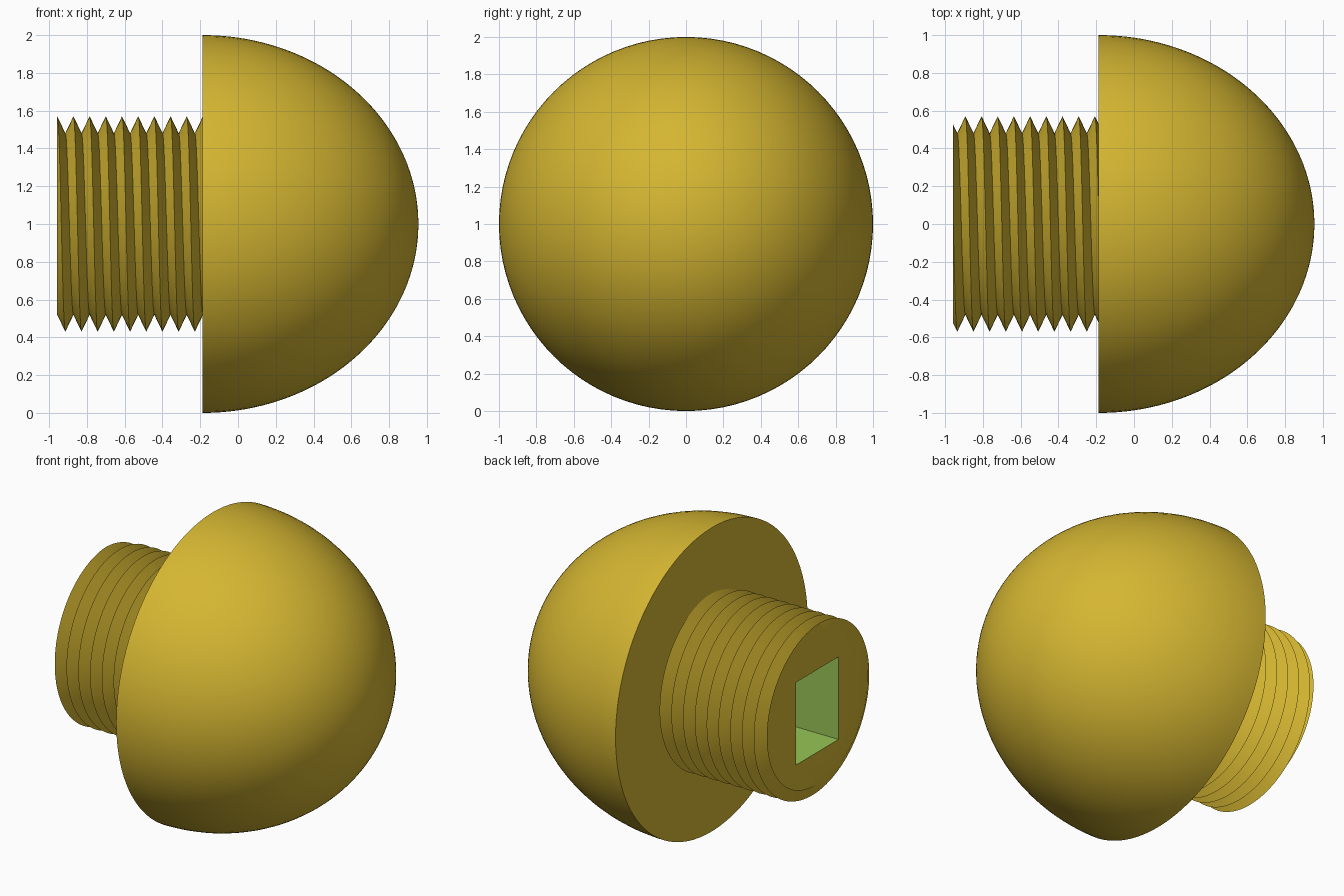
import bpy, bmesh, math
from mathutils import Vector

if "Cube" in bpy.data.objects:
    bpy.data.objects.remove(bpy.data.objects["Cube"])

X_END, X_SEAT, X_TIP = -0.957, -0.187, 0.955
PITCH, R_CREST, R_ROOT = 0.0857, 0.57, 0.48
SEG = 96
HOLE_Y, HOLE_Z, HOLE_DEPTH = 0.22, 0.272, 0.7


def material(name, rgb):
    m = bpy.data.materials.new(name)
    m.diffuse_color = (*rgb, 1)
    m.use_nodes = True
    m.node_tree.nodes["Principled BSDF"].inputs["Base Color"].default_value = m.diffuse_color
    return m


gold = material("gold", (0.66, 0.465, 0.031))
green = material("green", (0.31, 0.55, 0.09))


def finish(bm, name, mat, smooth=True):
    me = bpy.data.meshes.new(name)
    bm.to_mesh(me)
    bm.free()
    ob = bpy.data.objects.new(name, me)
    bpy.context.collection.objects.link(ob)
    me.materials.append(mat)
    if smooth:
        bpy.ops.object.select_all(action='DESELECT')
        ob.select_set(True)
        bpy.context.view_layer.objects.active = ob
        bpy.ops.object.shade_smooth_by_angle(angle=math.radians(30))
    return ob


def polar(x, r, a):
    return Vector((x, -r * math.sin(a), 1 + r * math.cos(a)))


def grid_skin(bm, columns):
    """Skin neighbouring columns of points, then weld seams and poles."""
    cols = [[bm.verts.new(p) for p in c] for c in columns]
    for c, d in zip(cols, cols[1:]):
        for i in range(len(c) - 1):
            bm.faces.new((c[i], c[i + 1], d[i + 1], d[i]))
    bmesh.ops.remove_doubles(bm, verts=bm.verts[:], dist=1e-5)


angles = [2 * math.pi * i / SEG for i in range(SEG + 1)]

# domed head: revolved half ellipse with a flat ring seat behind
STEPS = 40
profile = [(X_SEAT, 0.45)]
for i in range(STEPS + 1):
    t = math.pi / 2 * i / STEPS
    profile.append((X_SEAT + (X_TIP - X_SEAT) * math.sin(t), max(math.cos(t), 0)))
bm = bmesh.new()
grid_skin(bm, [[polar(x, r, a) for x, r in profile] for a in angles])
bmesh.ops.recalc_face_normals(bm, faces=bm.faces[:])
if sum(f.normal.x * f.calc_area() for f in bm.faces if f.calc_center_median().x > 0) < 0:
    bmesh.ops.reverse_faces(bm, faces=bm.faces[:])
finish(bm, "domed_head", gold)


# threaded shank: helical V ridge, trimmed flat at both ends
def thread_point(k, a):
    x = X_END + PITCH * (a / (2 * math.pi) + k / 2)
    x = min(max(x, X_END), X_SEAT)
    phase = ((x - X_END) / PITCH - a / (2 * math.pi)) % 1
    r = R_ROOT + (R_CREST - R_ROOT) * abs(1 - 2 * phase)
    return polar(x, r, a)


rows = range(-3, int(2 * (X_SEAT - X_END) / PITCH) + 4)
bm = bmesh.new()
grid_skin(bm, [[thread_point(k, a) for k in rows] for a in angles])
bmesh.ops.recalc_face_normals(bm, faces=bm.faces[:])
if sum(f.normal.dot(f.calc_center_median() - Vector((0, 0, 1))) for f in bm.faces
       if abs(f.normal.x) < 0.99) < 0:
    bmesh.ops.reverse_faces(bm, faces=bm.faces[:])

# end face around the rectangular opening
corners = [(-1, -1), (1, -1), (1, 1), (-1, 1)]
rim = [e for e in bm.edges if e.is_boundary
       and all(abs(v.co.x - X_END) < 1e-4 for v in e.verts)]
opening = [bm.verts.new((X_END, HOLE_Y * y, 1 + HOLE_Z * z)) for y, z in corners]
rim += [bm.edges.new((opening[i], opening[(i + 1) % 4])) for i in range(4)]
res = bmesh.ops.triangle_fill(bm, edges=rim, use_beauty=True, normal=(-1, 0, 0))
cap = [g for g in res["geom"] if isinstance(g, bmesh.types.BMFace)]
for f in cap:
    f.normal_update()
bmesh.ops.reverse_faces(bm, faces=[f for f in cap if f.normal.x > 0])
finish(bm, "threaded_shank", gold)

# socket: inward-facing walls and floor of the recess
bm = bmesh.new()
outer, inner = [[bm.verts.new((x, HOLE_Y * y, 1 + HOLE_Z * z)) for y, z in corners]
                for x in (X_END, X_END + HOLE_DEPTH)]
for i in range(4):
    j = (i + 1) % 4
    bm.faces.new((outer[i], outer[j], inner[j], inner[i]))
bm.faces.new(inner)
centre = Vector((X_END + HOLE_DEPTH / 2, 0, 1))
for f in bm.faces:
    f.normal_update()
bmesh.ops.reverse_faces(bm, faces=[
    f for f in bm.faces if f.normal.dot(centre - f.calc_center_median()) < 0])
finish(bm, "socket", green, smooth=False)
